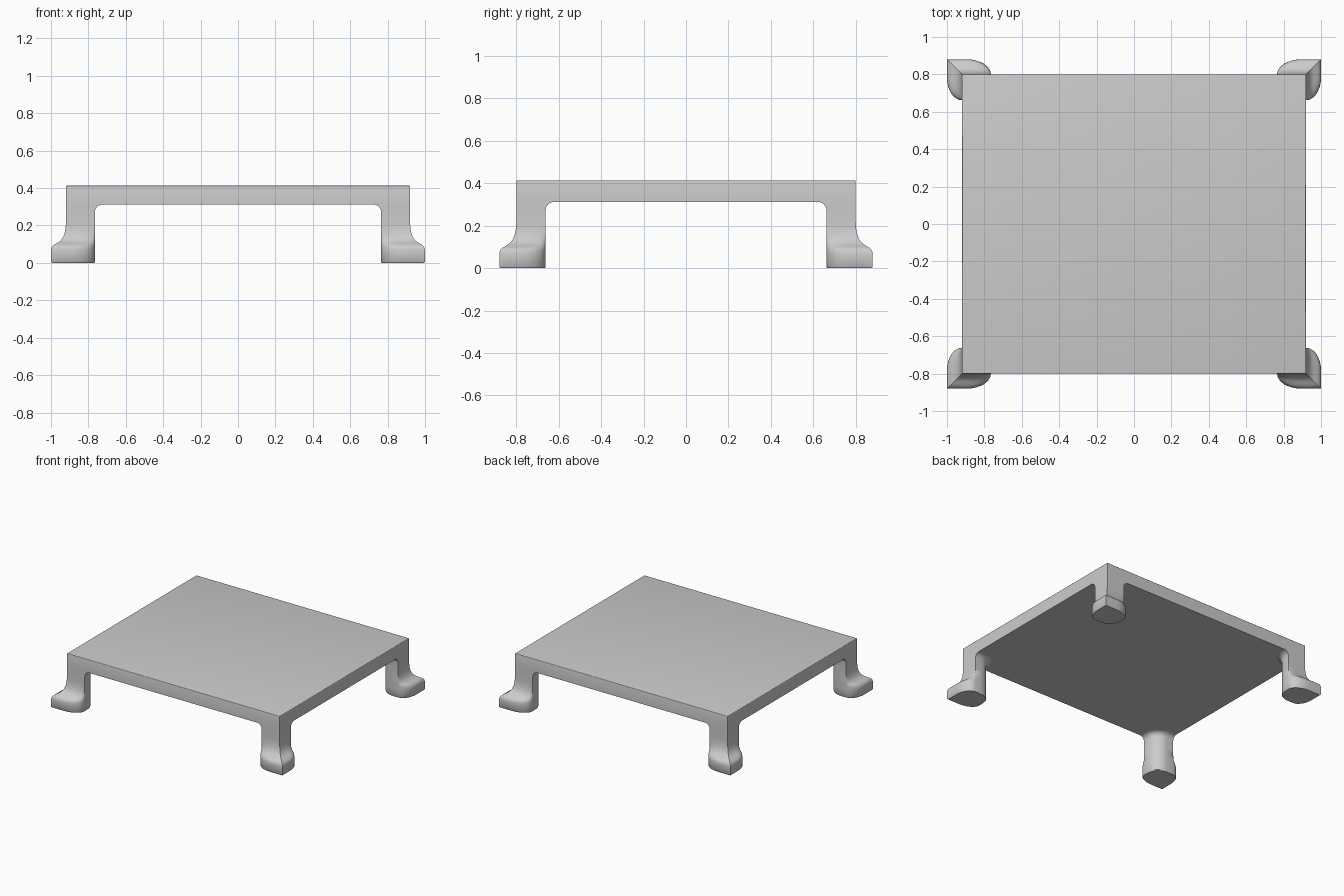
import bpy, bmesh, math

if "Cube" in bpy.data.objects:
    bpy.data.objects.remove(bpy.data.objects["Cube"])

TOP, UNDER = 0.414, 0.312        # slab heights
X, Y = 0.92, 0.80                # slab half sizes
IX, IY = 0.765, 0.662            # inner limits of a leg


def finish(bm, name):
    bmesh.ops.recalc_face_normals(bm, faces=bm.faces)
    mesh = bpy.data.meshes.new(name)
    bm.to_mesh(mesh)
    bm.free()
    obj = bpy.data.objects.new(name, mesh)
    bpy.context.collection.objects.link(obj)
    bpy.ops.object.select_all(action='DESELECT')
    obj.select_set(True)
    bpy.context.view_layer.objects.active = obj
    bpy.ops.object.shade_smooth_by_angle(angle=math.radians(40))
    return obj


# Table top: solid slab with slightly softened upper edges
bm = bmesh.new()
bmesh.ops.create_cube(bm, size=1)
for v in bm.verts:
    v.co = (v.co.x * 2 * X, v.co.y * 2 * Y, TOP if v.co.z > 0 else UNDER)
rim = [e for e in bm.edges if all(v.co.z > UNDER + 0.01 for v in e.verts)]
bmesh.ops.bevel(bm, geom=rim, offset=0.006, segments=3, profile=0.5, affect='EDGES')
finish(bm, "table_top")


# Leg cross-section: sharp outer corner, bulging outer sides, rounded inner corner
def section(out, grow, shrink):
    x0, y0 = IX - grow + shrink, IY - grow + shrink
    cx, cy = X + out, Y + out
    r = 0.10 + grow
    N = 8
    ts = [0.55 * (1 - math.cos(math.pi / 2 * k / N)) for k in range(N)] + [0.55, 0.78]

    def bulge(t):
        u = min(1, t / 0.55)
        return out * math.sqrt(1 - (1 - u) ** 2)

    pts = [(x0 + t * (cx - x0), Y + bulge(t)) for t in ts]
    pts.append((cx, cy))
    pts += [(X + bulge(t), y0 + t * (cy - y0)) for t in reversed(ts)]
    for k in range(9):
        a = math.pi / 2 * k / 8
        pts.append((x0 + r - r * math.sin(a), y0 + r - r * math.cos(a)))
    return pts


# Levels: height, outward flare of the foot, inner fillet growth, sole shrink
levels = [(0, 0.075, 0, 0.004), (0.006, 0.08, 0, 0), (0.065, 0.08, 0, 0),
          (0.078, 0.078, 0, 0), (0.088, 0.073, 0, 0), (0.097, 0.063, 0, 0),
          (0.105, 0.049, 0, 0), (0.113, 0.036, 0, 0), (0.124, 0.024, 0, 0),
          (0.14, 0.014, 0, 0), (0.16, 0.007, 0, 0), (0.185, 0.002, 0, 0),
          (0.215, 0, 0, 0)]
R = 0.04
for k in range(7):
    a = math.pi / 2 * k / 6
    levels.append((UNDER - R + R * math.sin(a), 0, R - R * math.cos(a), 0))

# Legs: one lofted leg mirrored to the four corners
bm = bmesh.new()
rings = [[bm.verts.new((x, y, z)) for x, y in section(o, g, s)] for z, o, g, s in levels]
n = len(rings[0])
for a, b in zip(rings, rings[1:]):
    for i in range(n):
        j = (i + 1) % n
        bm.faces.new((a[i], a[j], b[j], b[i]))
bm.faces.new(rings[0])
bm.faces.new(rings[-1])
legs = finish(bm, "legs")
mod = legs.modifiers.new("four_corners", 'MIRROR')
mod.use_axis = (True, True, False)
mod.use_mirror_merge = False
